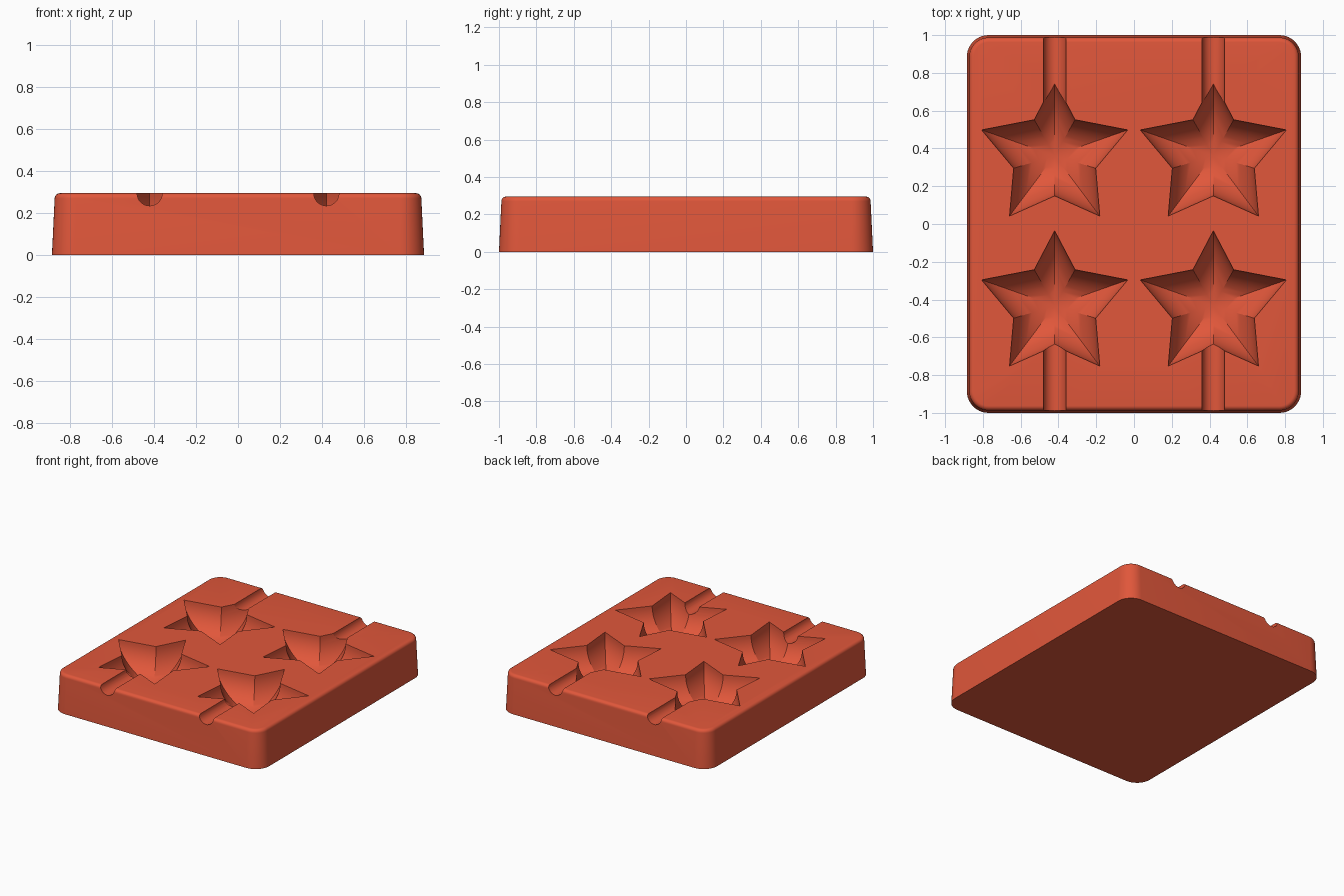
import bpy, bmesh, math
from mathutils import Vector

HEIGHT = 0.295
DEPTH = 0.21
COLUMNS = (-0.42, 0.42)
ROWS = (0.362, -0.432)

cube = bpy.data.objects.get("Cube")
if cube:
    bpy.data.objects.remove(cube, do_unlink=True)

red = bpy.data.materials.new("brick red")
red.use_nodes = True
colour = (0.75, 0.095, 0.043, 1)
red.diffuse_color = colour
red.node_tree.nodes["Principled BSDF"].inputs["Base Color"].default_value = colour


def loft(name, rings):
    """Closed solid through matching rings of points."""
    bm = bmesh.new()
    rows = [[bm.verts.new(p) for p in ring] for ring in rings]
    n = len(rows[0])
    for a, b in zip(rows, rows[1:]):
        for i in range(n):
            j = (i + 1) % n
            bm.faces.new((a[i], a[j], b[j], b[i]))
    bm.faces.new(rows[0])
    bm.faces.new(rows[-1])
    bmesh.ops.remove_doubles(bm, verts=bm.verts, dist=1e-5)
    bmesh.ops.recalc_face_normals(bm, faces=bm.faces)
    mesh = bpy.data.meshes.new(name)
    bm.to_mesh(mesh)
    bm.free()
    mesh.materials.append(red)
    obj = bpy.data.objects.new(name, mesh)
    bpy.context.collection.objects.link(obj)
    return obj


def rounded_rectangle(inset, z, steps=10):
    hx, hy, r = 0.885 - inset, 1 - inset, 0.115 - inset
    points = []
    for k, (sx, sy) in enumerate(((1, 1), (-1, 1), (-1, -1), (1, -1))):
        for i in range(steps + 1):
            a = math.pi / 2 * (k + i / steps)
            points.append((sx * (hx - r) + r * math.cos(a),
                           sy * (hy - r) + r * math.sin(a), z))
    return points


# Tray body: drafted sides and a rounded upper edge
fillet = 0.025
rings = [rounded_rectangle(0, 0)]
for i in range(7):
    a = math.pi / 2 * i / 6
    rings.append(rounded_rectangle(0.013 + fillet * (1 - math.cos(a)),
                                   HEIGHT - fillet * (1 - math.sin(a))))
tray = loft("star_mould_tray", rings)

# Right half of the star outline, mirrored for the left half
half = [(0, 0.396), (0.108, 0.19), (0.387, 0.136), (0.217, -0.067),
        (0.239, -0.32), (0, -0.213)]
star = half + [(-x, y) for x, y in reversed(half[1:-1])]


def star_ring(cx, cy, scale, z):
    return [(cx + x * scale, cy + y * scale, z) for x, y in star]


# Cutters: domed stars and round pouring channels
cutters = []
for cx in COLUMNS:
    for cy in ROWS:
        rings = [star_ring(cx, cy, 1, HEIGHT + 0.03)]
        for i in range(17):
            a = math.pi / 2 * i / 16
            rings.append(star_ring(cx, cy, math.cos(a), HEIGHT - DEPTH * math.sin(a)))
        cutters.append(loft("star_cutter", rings))
    for y0, y1 in ((0.55, 1.1), (-1.1, -0.56)):
        circle = [2 * math.pi * i / 32 for i in range(32)]
        cutters.append(loft("channel_cutter", [
            [(cx + 0.06 * math.cos(a), y, HEIGHT + 0.06 * math.sin(a)) for a in circle]
            for y in (y0, y1)]))

# Carve the tray
bpy.ops.object.select_all(action='DESELECT')
bpy.context.view_layer.objects.active = tray
tray.select_set(True)
for cutter in cutters:
    cutter.hide_render = True
    cut = tray.modifiers.new("carve", 'BOOLEAN')
    cut.operation = 'DIFFERENCE'
    cut.solver = 'EXACT'
    cut.object = cutter
    bpy.ops.object.modifier_apply(modifier=cut.name)
for cutter in cutters:
    bpy.data.objects.remove(cutter, do_unlink=True)

bpy.ops.object.shade_smooth_by_angle(angle=math.radians(25))
